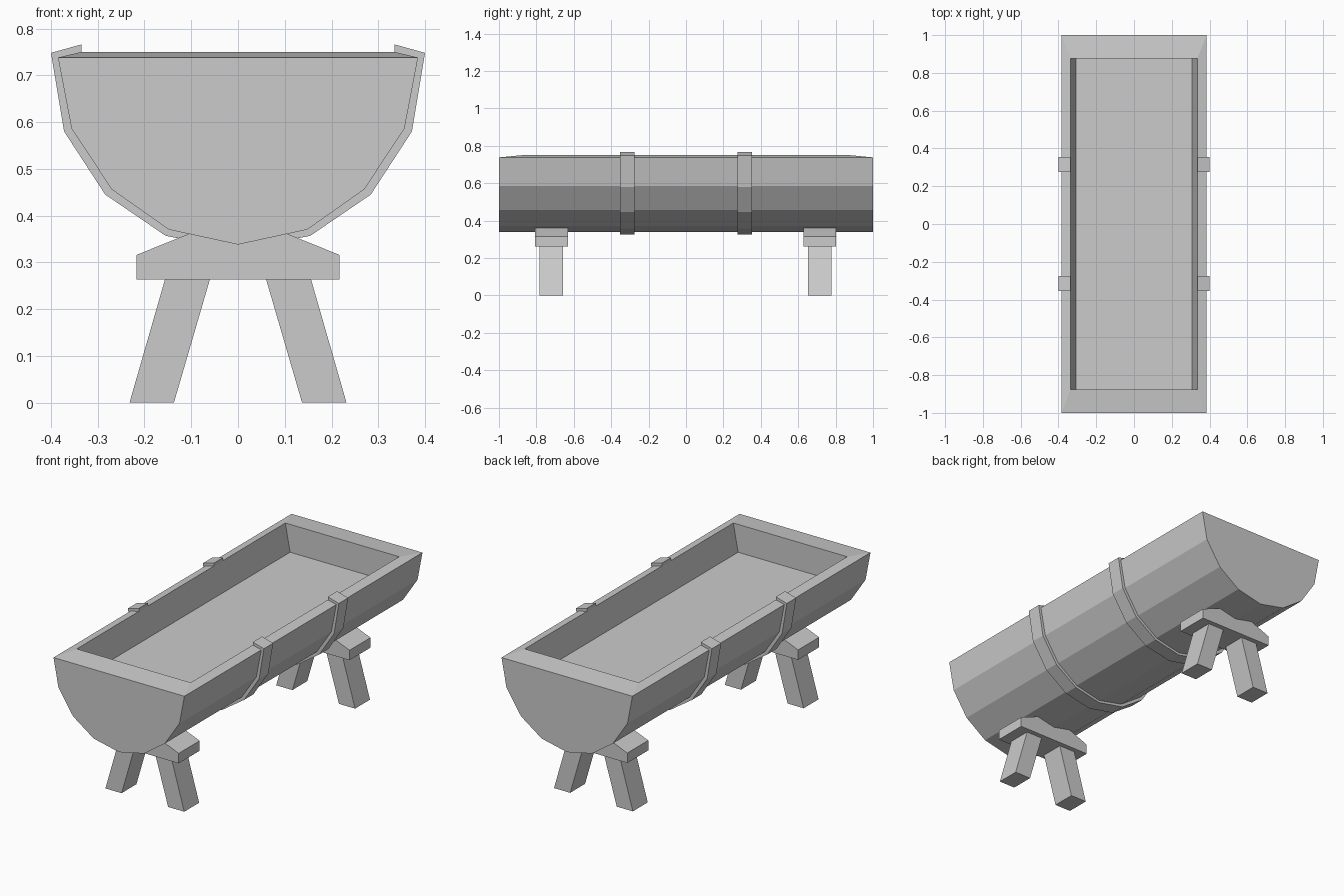
import bpy, bmesh

cube = bpy.data.objects.get("Cube")
if cube:
    bpy.data.objects.remove(cube, do_unlink=True)

GREY = (0.6, 0.6, 0.6, 1)
grey = bpy.data.materials.new("plain grey")
grey.use_nodes = True
grey.diffuse_color = GREY
grey.node_tree.nodes["Principled BSDF"].inputs["Base Color"].default_value = GREY


def finish(name, bm):
    bmesh.ops.recalc_face_normals(bm, faces=bm.faces)
    mesh = bpy.data.meshes.new(name)
    bm.to_mesh(mesh)
    bm.free()
    mesh.materials.append(grey)
    obj = bpy.data.objects.new(name, mesh)
    bpy.context.scene.collection.objects.link(obj)
    return obj


def prism(name, outline, y, width):
    """Extrude an (x, z) outline along y, centred on y."""
    bm = bmesh.new()
    face = bm.faces.new([bm.verts.new((x, y - width / 2, z)) for x, z in outline])
    new = bmesh.ops.extrude_face_region(bm, geom=[face])["geom"]
    verts = [v for v in new if isinstance(v, bmesh.types.BMVert)]
    bmesh.ops.translate(bm, verts=verts, vec=(0, width, 0))
    return finish(name, bm)


def mirrored(half):
    """Half outline from the middle outwards, made into a full left-to-right one."""
    return [(-x, z) for x, z in reversed(half) if x > 0] + half


# Trough: faceted hull, sloping rim and a shallow basin
hull = mirrored([(0, 0.338), (0.148, 0.37), (0.27, 0.456), (0.356, 0.586), (0.385, 0.738)])
bm = bmesh.new()
front, back = [[bm.verts.new((x, y, z)) for x, z in hull] for y in (-1, 1)]
bm.faces.new(front)
bm.faces.new(back)
for i in range(len(hull) - 1):
    bm.faces.new((front[i], front[i + 1], back[i + 1], back[i]))


def loop(x, y, z):
    return [bm.verts.new(c) for c in ((-x, -y, z), (x, -y, z), (x, y, z), (-x, y, z))]


outer = [front[0], front[-1], back[-1], back[0]]
lip = loop(0.335, 0.876, 0.75)
floor = loop(0.307, 0.876, 0.602)
for a, b in ((outer, lip), (lip, floor)):
    for i in range(4):
        j = (i + 1) % 4
        bm.faces.new((a[i], a[j], b[j], b[i]))
bm.faces.new(floor)
finish("trough", bm)

# Straps: bands hugging the hull, hooked over the rim
band_outer = mirrored([(0, 0.325), (0.155, 0.357), (0.284, 0.445), (0.372, 0.58),
                       (0.4, 0.748), (0.335, 0.766)])
band_inner = mirrored([(0, 0.343), (0.146, 0.375), (0.266, 0.46), (0.351, 0.588),
                       (0.378, 0.732), (0.335, 0.742)])
for name, y in (("front_strap", -0.315), ("back_strap", 0.315)):
    prism(name, band_outer + band_inner[::-1], y, 0.078)

# Stands: a saddle block on two splayed legs
saddle = mirrored([(0.105, 0.361), (0.217, 0.316), (0.217, 0.263)])
leg = [(0.06, 0.264), (0.156, 0.264), (0.232, 0), (0.137, 0)]
for end, y in (("front", -0.72), ("back", 0.715)):
    prism(end + "_saddle", saddle, y, 0.176)
    for side, s in (("left", 1), ("right", -1)):
        prism(f"{end}_{side}_leg", [(s * x, z) for x, z in leg], y, 0.125)
